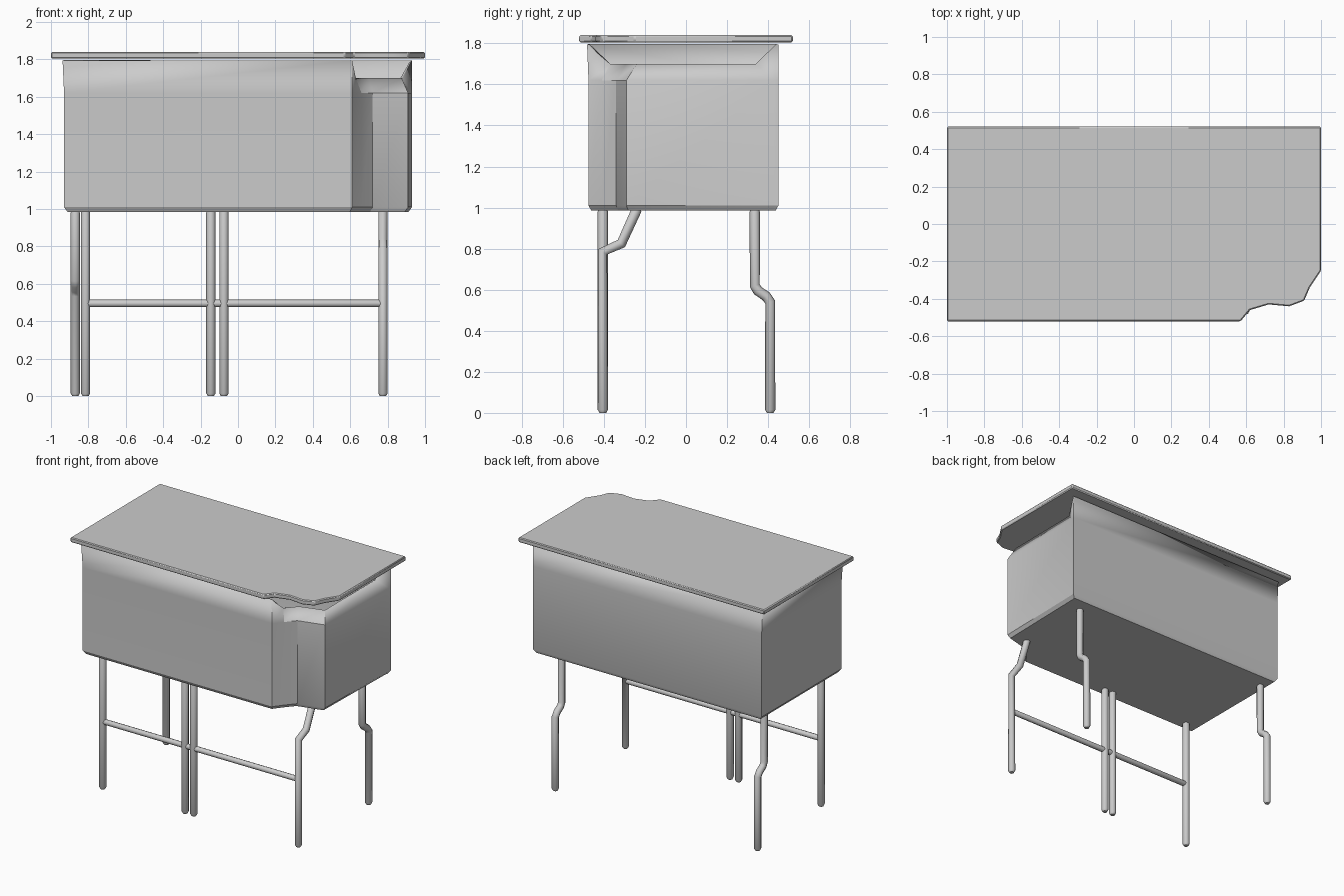
import bpy, bmesh

if "Cube" in bpy.data.objects:
    bpy.data.objects.remove(bpy.data.objects["Cube"])


def finish(bm, name, angle=0.5):
    bmesh.ops.recalc_face_normals(bm, faces=bm.faces)
    me = bpy.data.meshes.new(name)
    bm.to_mesh(me)
    bm.free()
    ob = bpy.data.objects.new(name, me)
    bpy.context.collection.objects.link(ob)
    bpy.ops.object.select_all(action='DESELECT')
    ob.select_set(True)
    bpy.context.view_layer.objects.active = ob
    bpy.ops.object.shade_smooth_by_angle(angle=angle)
    return ob


def tube(name, pts, r):
    """Eight-sided rod along a path of (x, y, z) points, with tapered ends."""
    cu = bpy.data.curves.new(name, 'CURVE')
    cu.dimensions = '3D'
    cu.bevel_depth = r
    cu.bevel_resolution = 2
    cu.use_fill_caps = True
    sp = cu.splines.new('POLY')
    sp.points.add(len(pts) - 1)
    for i, p in enumerate(pts):
        sp.points[i].co = (*p, 1)
        sp.points[i].radius = 0.65 if i in (0, len(pts) - 1) else 1
    ob = bpy.data.objects.new(name, cu)
    bpy.context.collection.objects.link(ob)
    return ob


# Table top: thin slab with a ragged broken corner
outline = [(-1, -.52), (.57, -.52), (.62, -.46), (.72, -.43), (.83, -.44),
           (.91, -.41), (.94, -.34), (1, -.25), (1, .52), (-1, .52)]
bm = bmesh.new()
face = bm.faces.new([bm.verts.new((x, y, 1.805)) for x, y in outline])
ext = bmesh.ops.extrude_face_region(bm, geom=[face])
for v in ext['geom']:
    if isinstance(v, bmesh.types.BMVert):
        v.co.z = 1.84
top = finish(bm, "table_top")
bev = top.modifiers.new("edge", 'BEVEL')
bev.width = 0.006
bev.segments = 1

# Box under the top: hollow, dented at the front right corner, with a low right rim
walls = [(-.93, -.475), (.61, -.475), (.66, -.41), (.72, -.34),
         (.91, -.29), (.925, .43), (.93, .45), (-.93, .45)]
rim = [(-.938, -.482, 1.795), (.61, -.482, 1.795), (.63, -.37, 1.7), (.70, -.29, 1.7),
       (.875, -.24, 1.7), (.88, .34, 1.7), (.93, .45, 1.795), (-.938, .45, 1.795)]
bm = bmesh.new()
rings = [[bm.verts.new((x * .98, y * .97, .985)) for x, y in walls]]
for z in (1.01, 1.62):
    rings.append([bm.verts.new((x, y, z)) for x, y in walls])
rings.append([bm.verts.new(p) for p in rim])
bm.faces.new(rings[0][::-1])
n = len(walls)
for a, b in zip(rings, rings[1:]):
    for i in range(n):
        j = (i + 1) % n
        bm.faces.new((a[i], a[j], b[j], b[i]))
box = finish(bm, "desk_box")
sol = box.modifiers.new("wall", 'SOLIDIFY')
sol.thickness = 0.015
sol.offset = -1

# Straight front legs, including the middle pair
R = 0.025
F = -0.405
for name, x in (("front_leg_left", -.815), ("middle_leg_a", -.145), ("middle_leg_b", -.075)):
    tube(name, [(x, F, 0), (x, F, .015), (x, F, .98), (x, F, 1.0)], R)

# Bent front right leg
x = .775
tube("front_leg_right", [(x, F, 0), (x, F, .015), (x, F, .785), (x, -.315, .825),
                         (x, -.24, .99), (x, -.235, 1.0)], R)

# Kinked rear legs
for name, x in (("rear_leg_left", -.87), ("rear_leg_right", .775)):
    tube(name, [(x, .41, 0), (x, .41, .015), (x, .41, .54), (x, .39, .568), (x, .35, .595),
                (x, .335, .62), (x, .335, .98), (x, .335, 1.0)], R)

# Front crossbar
tube("crossbar", [(-.82, F, .495), (-.80, F, .495), (.76, F, .495), (.78, F, .495)], .02)
